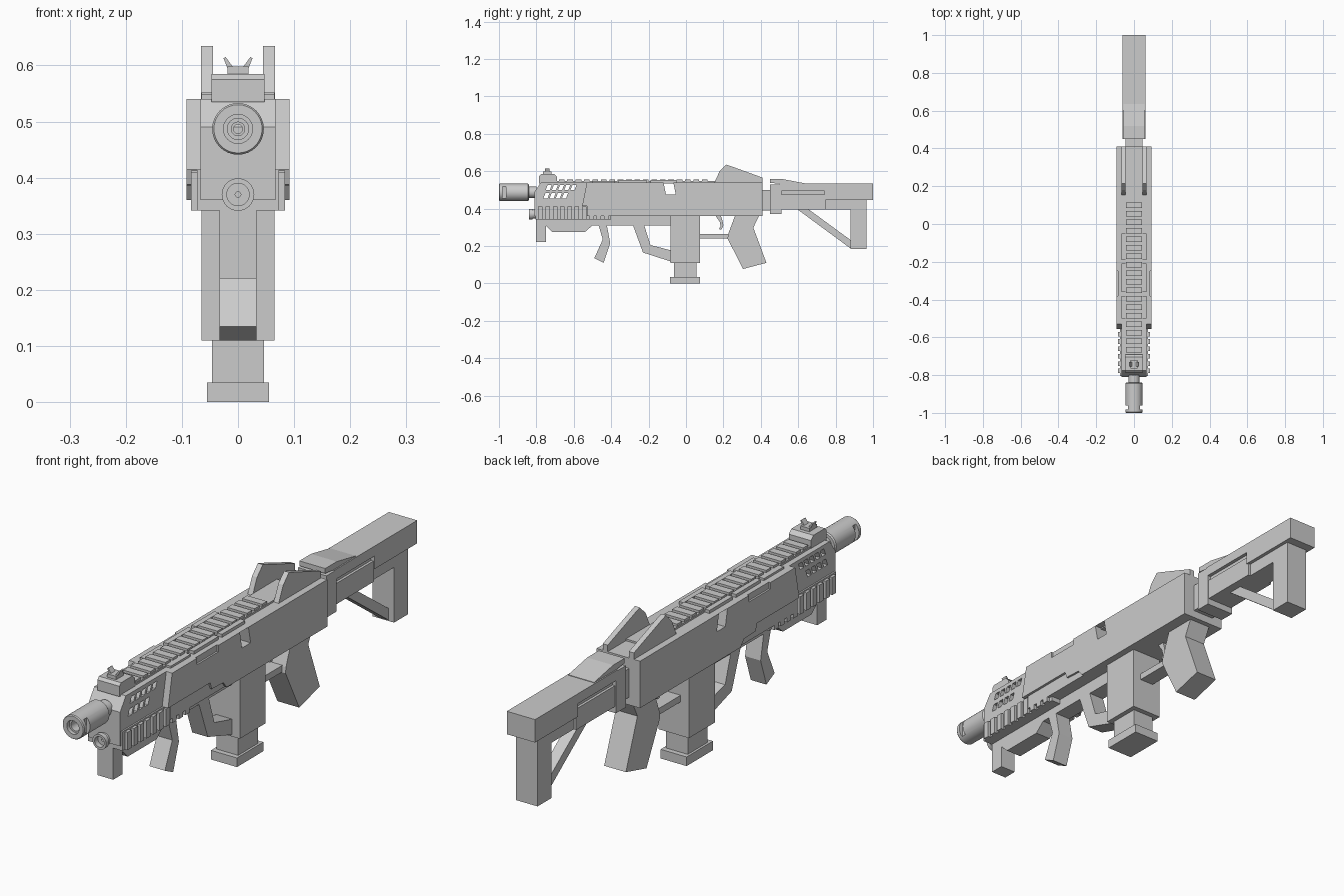
import bpy, bmesh, math

if "Cube" in bpy.data.objects:
    bpy.data.objects.remove(bpy.data.objects["Cube"])


def finish(name, bm):
    bmesh.ops.recalc_face_normals(bm, faces=bm.faces[:])
    me = bpy.data.meshes.new(name)
    bm.to_mesh(me)
    bm.free()
    ob = bpy.data.objects.new(name, me)
    bpy.context.collection.objects.link(ob)
    return ob


def prism(name, profiles, x0, x1=None, mirror=False):
    """Extrude side (y, z) profiles across x; one number means -x..x."""
    bm = bmesh.new()
    spans = [(-x0, x0)] if x1 is None else [(x0, x1)]
    if mirror:
        spans.append((-x1, -x0))
    for prof in profiles:
        for a, b in spans:
            lo = [bm.verts.new((a, y, z)) for y, z in prof]
            hi = [bm.verts.new((b, y, z)) for y, z in prof]
            bm.faces.new(lo)
            bm.faces.new(hi[::-1])
            n = len(prof)
            for i in range(n):
                j = (i + 1) % n
                bm.faces.new((lo[i], lo[j], hi[j], hi[i]))
    return finish(name, bm)


def rect(y0, y1, z0, z1, slant=0.0):
    return [(y0 + slant, z0), (y1 + slant, z0), (y1, z1), (y0, z1)]


def lathe(name, prof, zc, sides=32):
    """Revolve (y, radius) loop around a y axis at height zc."""
    bm = bmesh.new()
    rings = []
    for i in range(sides):
        a = 2 * math.pi * i / sides
        rings.append([bm.verts.new((r * math.cos(a), y, zc + r * math.sin(a))) for y, r in prof])
    n = len(prof)
    for i in range(sides):
        p, q = rings[i], rings[(i + 1) % sides]
        for k in range(n):
            m = (k + 1) % n
            bm.faces.new((p[k], p[m], q[m], q[k]))
    ob = finish(name, bm)
    bpy.ops.object.select_all(action='DESELECT')
    ob.select_set(True)
    bpy.context.view_layer.objects.active = ob
    bpy.ops.object.shade_smooth_by_angle(angle=math.radians(30))
    return ob


def cut(target, cutter):
    m = target.modifiers.new("cut", 'BOOLEAN')
    m.operation = 'DIFFERENCE'
    m.solver = 'EXACT'
    m.object = cutter
    cutter.hide_render = True
    cutter.hide_viewport = True
    cutter.display_type = 'WIRE'


# Main receiver shroud with see-through window and shallow side recesses
body = prism("receiver", [[(-.555, .415), (-.53, .54), (.41, .54), (.41, .36), (-.2, .36),
                           (-.22, .385), (-.29, .388), (-.3, .415)]], .092)
cut(body, prism("window_cutter", [rect(-.12, -.068, .475, .5399, .013)], .2))
cut(body, prism("recess_cutter", [rect(-.38, -.25, .515, .55)], .085, .12, True))

# Front housing with two rows of slanted vents
front = prism("front_housing", [[(-.81, .36), (-.81, .49), (-.775, .54), (-.5, .54), (-.5, .36)]], .067)
vents = [rect(-.74 + i * .033, -.718 + i * .033, .5, .525, -.01) for i in range(5)]
vents += [rect(-.752 + i * .033, -.73 + i * .033, .455, .482, -.01) for i in range(4)]
cut(front, prism("vent_cutter", vents, .2))

# Lower handguard and its vertical ribs
prism("handguard", [rect(-.805, -.4, .342, .415)], .073)
prism("handguard_rear", [rect(-.53, -.2, .36, .413)], .084)
prism("handguard_ribs", [rect(-.79 + i * .039, -.766 + i * .039, .342, .41) for i in range(10)],
      .07, .084, True)

# Top rail, slats and side strips
prism("top_rail", [rect(-.69, .3, .535, .547)], .045)
prism("rail_slats", [rect(-.68 + i * .045, -.65 + i * .045, .54, .556) for i in range(18)], .042)
prism("rail_side_strips", [rect(-.36, -.21, .535, .552), rect(-.19, -.05, .535, .552),
                           rect(-.5, -.38, .535, .548)], .045, .065, True)

# Rear sight ears
prism("rear_sight_ears", [[(.15, .535), (.18, .6), (.215, .635), (.245, .625),
                           (.41, .565), (.41, .535)]], .045, .066, True)

# Front sight base and forked blade
prism("front_sight_base", [[(-.785, .535), (-.785, .575), (-.775, .585), (-.705, .585),
                            (-.69, .57), (-.69, .535)]], .047)
prism("front_sight_foot", [rect(-.765, -.72, .58, .598)], .019)
for s in (-1, 1):
    bm = bmesh.new()
    pts = [(.008, .596), (.019, .596), (.026, .613), (.022, .615)]
    a = [bm.verts.new((s * x, -.755, z)) for x, z in pts]
    b = [bm.verts.new((s * x, -.73, z)) for x, z in pts]
    bm.faces.new(a)
    bm.faces.new(b)
    for i in range(4):
        j = (i + 1) % 4
        bm.faces.new((a[i], a[j], b[j], b[i]))
    finish("front_sight_prong", bm)

# Muzzle with side slots, and the barrel behind it
muzzle = lathe("muzzle", [(-1, .026), (-1, .043), (-.996, .046), (-.845, .046), (-.84, .042),
                          (-.84, .012), (-.93, .012), (-.93, .019), (-.985, .019), (-.985, .026)], .487)
cut(muzzle, prism("muzzle_slot_cutter", [rect(-.982, -.962, .455, .519)], .03, .07, True))
lathe("barrel", [(-.86, .008), (-.86, .03), (-.8, .03), (-.8, .008)], .487)
lathe("lower_tube", [(-.84, .02), (-.84, .029), (-.822, .029), (-.822, .024), (-.8, .024),
                     (-.8, .005), (-.82, .005), (-.82, .02)], .37)

# Underside: front block, lower rail, angled foregrip
prism("front_block", [rect(-.803, -.748, .22, .35)], .033)
prism("under_rail", [[(-.75, .35), (-.75, .31), (-.715, .275), (-.54, .275), (-.5, .31),
                      (-.08, .31), (-.08, .365), (-.4, .365)]], .033)
prism("foregrip", [[(-.47, .32), (-.445, .235), (-.49, .135), (-.44, .11), (-.405, .215),
                    (-.425, .32)]], .033)
prism("front_guard", [[(-.285, .315), (-.23, .165), (-.075, .115), (-.075, .175),
                       (-.19, .205), (-.225, .315)]], .033)

# Magazine well and magazine
prism("magazine_well", [rect(-.082, .075, .11, .37)], .065)
prism("magazine", [rect(-.065, .055, .02, .12)], .046)
prism("magazine_base", [rect(-.085, .075, 0, .035)], .055)

# Trigger, guard and pistol grip
prism("trigger_guard", [rect(.07, .26, .24, .265)], .03)
prism("trigger", [[(.155, .365), (.18, .33), (.185, .305), (.175, .29), (.19, .288),
                   (.2, .31), (.195, .335), (.185, .365)]], .012)
prism("pistol_grip", [[(.265, .37), (.225, .262), (.222, .24), (.305, .077), (.43, .11),
                       (.36, .298), (.395, .37)]], .046)

# Shoulder stock
prism("stock_neck", [rect(.4, .46, .39, .5)], .046)
prism("stock_front_block", [rect(.45, .51, .37, .53)], .06)
prism("stock_core", [rect(.5, .9, .395, .51)], .046)
prism("stock_top", [[(.5, .495), (.74, .495), (.74, .445), (1, .445), (1, .533), (.5, .533)]], .06)
prism("stock_lower_panel", [rect(.5, .745, .395, .475)], .056)
prism("cheek_plate", [[(.45, .538), (.45, .557), (.52, .557), (.635, .535), (.635, .53),
                       (.52, .53)]], .055)
prism("stock_post", [rect(.88, .965, .183, .46)], .046)
prism("stock_strut", [[(.59, .4), (.885, .183), (.885, .228), (.65, .4)]], .022)
